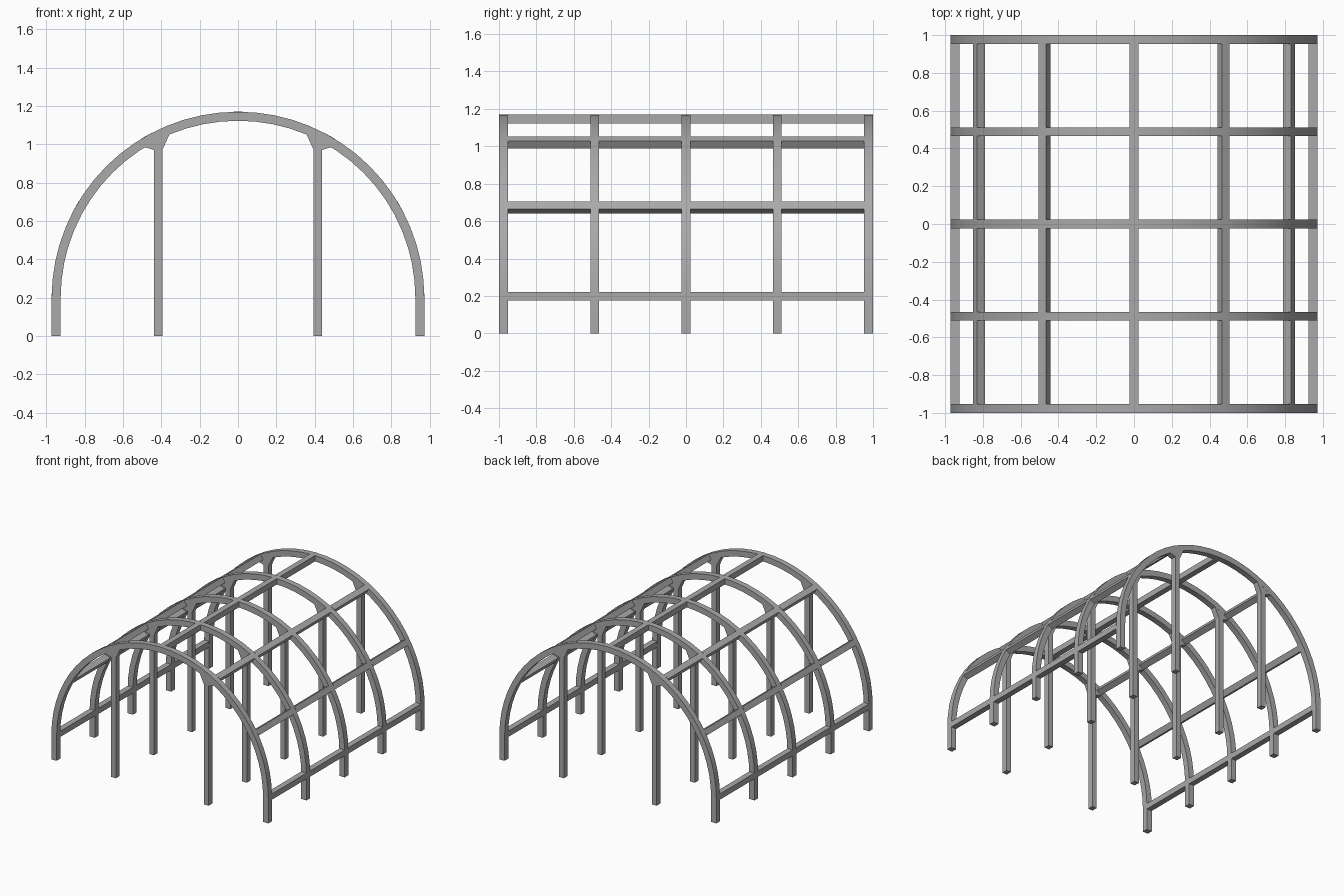
import bpy, bmesh, math

if "Cube" in bpy.data.objects:
    bpy.data.objects.remove(bpy.data.objects["Cube"])

R_OUT, R_IN, SPRING, W = 0.972, 0.925, 0.198, 0.047
R_MID = (R_OUT + R_IN) / 2
RIBS = [-0.9765, -0.48825, 0, 0.48825, 0.9765]
SEG = 32

mat = bpy.data.materials.new("grey_steel")
mat.diffuse_color = (0.4, 0.4, 0.4, 1)
mat.use_nodes = True
mat.node_tree.nodes["Principled BSDF"].inputs["Base Color"].default_value = mat.diffuse_color


def finish(bm, name):
    bmesh.ops.recalc_face_normals(bm, faces=bm.faces)
    me = bpy.data.meshes.new(name)
    bm.to_mesh(me)
    bm.free()
    me.materials.append(mat)
    ob = bpy.data.objects.new(name, me)
    bpy.context.collection.objects.link(ob)
    return ob


def smooth(ob):
    bpy.ops.object.select_all(action='DESELECT')
    ob.select_set(True)
    bpy.context.view_layer.objects.active = ob
    bpy.ops.object.shade_smooth_by_angle(angle=math.radians(30))


def arch(name, y):
    # square bar swept up one leg, over the half circle and down the other
    path = [(1, 0, 0)]
    for i in range(SEG + 1):
        a = math.pi * i / SEG
        path.append((math.cos(a), math.sin(a), SPRING))
    path.append((-1, 0, 0))
    bm = bmesh.new()
    rings = []
    for c, s, base in path:
        rings.append([bm.verts.new((r * c, y + d, base + r * s))
                      for r, d in ((R_OUT, -W/2), (R_OUT, W/2), (R_IN, W/2), (R_IN, -W/2))])
    for a, b in zip(rings, rings[1:]):
        for k in range(4):
            bm.faces.new((a[k], a[(k+1) % 4], b[(k+1) % 4], b[k]))
    bm.faces.new(rings[0])
    bm.faces.new(rings[-1])
    smooth(finish(bm, name))


def post(name, y, side):
    # post with a flared head that meets the arch; top stays inside the bar
    prof = [(0.395, 0), (0.437, 0), (0.437, 0.97), (0.485, 0.985), (0.493, 0.995),
            (0.425, 1.04), (0.36, 1.07), (0.355, 1.057), (0.395, 0.97)]
    h = W / 2 - 0.0003
    bm = bmesh.new()
    f = bm.faces.new([bm.verts.new((side * x, y - h, z)) for x, z in prof])
    ext = bmesh.ops.extrude_face_region(bm, geom=[f])["geom"]
    bmesh.ops.translate(bm, vec=(0, 2 * h, 0),
                        verts=[v for v in ext if isinstance(v, bmesh.types.BMVert)])
    finish(bm, name)


def purlin(name, deg):
    # lengthwise square bar, turned to follow the arch, cut between ribs
    a = math.radians(deg)
    c, s = math.cos(a), math.sin(a)
    bm = bmesh.new()
    h = W / 2
    for y0, y1 in zip(RIBS, RIBS[1:]):
        ends = [[bm.verts.new(((R_MID + u) * c - v * s, y, SPRING + (R_MID + u) * s + v * c))
                 for u, v in ((-h, -h), (h, -h), (h, h), (-h, h))]
                for y in (y0 + h, y1 - h)]
        for k in range(4):
            bm.faces.new((ends[0][k], ends[0][(k+1) % 4], ends[1][(k+1) % 4], ends[1][k]))
        bm.faces.new(ends[0])
        bm.faces.new(ends[1])
    finish(bm, name)


for i, y in enumerate(RIBS):
    arch(f"arch_rib_{i+1}", y)
    post(f"left_post_{i+1}", y, -1)
    post(f"right_post_{i+1}", y, 1)

for deg in range(0, 181, 30):
    purlin(f"lengthwise_bar_{deg}", deg)
